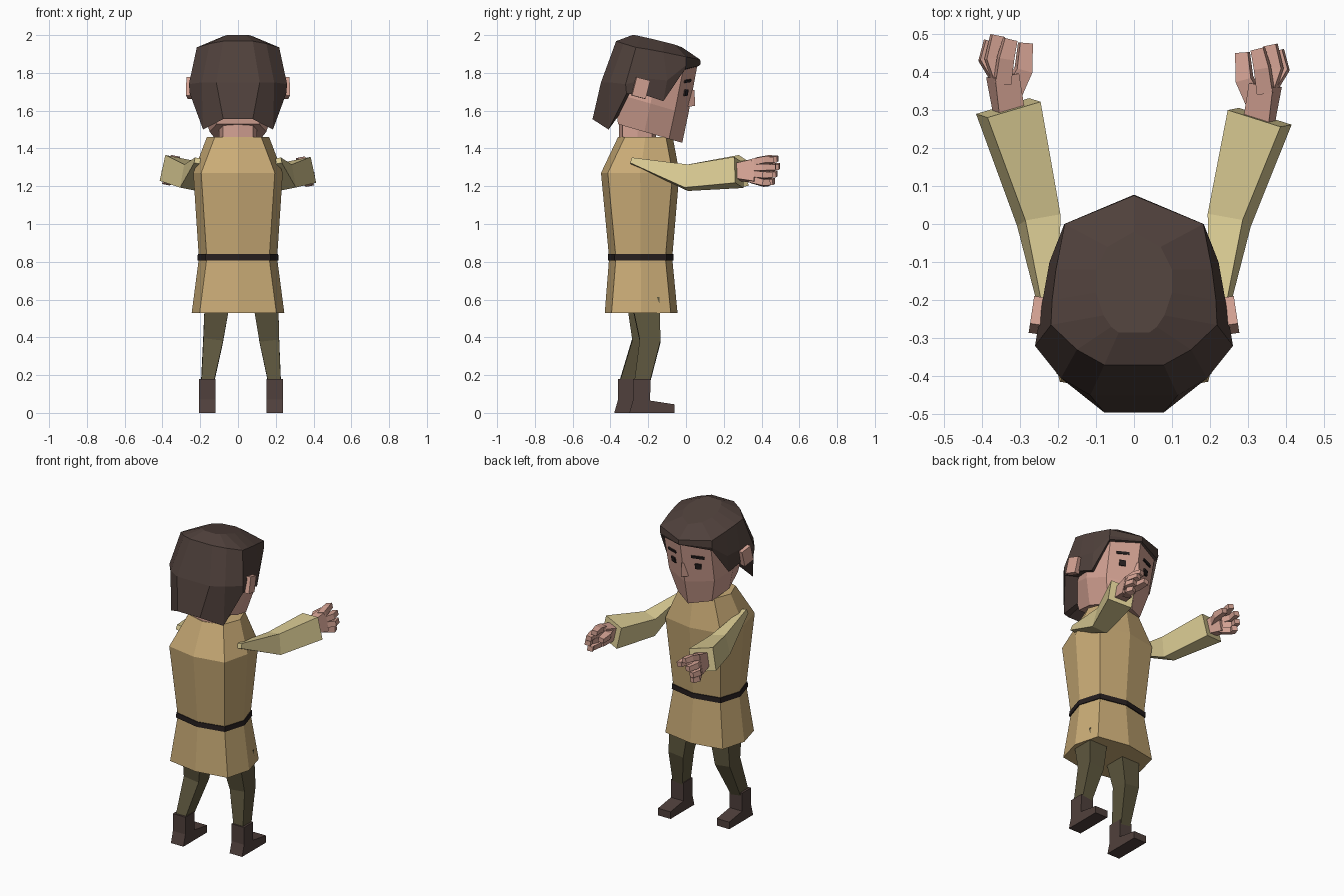
import bpy, bmesh, math
from mathutils import Vector

if "Cube" in bpy.data.objects:
    bpy.data.objects.remove(bpy.data.objects["Cube"])


def material(name, rgb):
    m = bpy.data.materials.new(name)
    lin = [((c / 255 + 0.055) / 1.055) ** 2.4 for c in rgb]
    m.diffuse_color = (*lin, 1)
    m.use_nodes = True
    m.node_tree.nodes["Principled BSDF"].inputs["Base Color"].default_value = m.diffuse_color
    return m


TUNIC = material("tan cloth", (201, 171, 118))
SLEEVE = material("pale cloth", (219, 204, 148))
SKIN = material("skin", (213, 163, 148))
HAIR = material("brown hair", (79, 64, 59))
BOOT = material("boot leather", (80, 64, 60))
LEGGING = material("olive leggings", (94, 87, 62))
DARK = material("near black", (38, 31, 31))


def loft(name, rings, mat, hub=None):
    """Skin equal-length rings; close the ends (optionally fan last end to a hub)."""
    bm = bmesh.new()
    rows = [[bm.verts.new(p) for p in r] for r in rings]
    n = len(rows[0])
    for a, b in zip(rows, rows[1:]):
        for i in range(n):
            j = (i + 1) % n
            bm.faces.new((a[i], a[j], b[j], b[i]))
    bm.faces.new(rows[0][::-1])
    if hub:
        h = bm.verts.new(hub)
        for i in range(n):
            bm.faces.new((rows[-1][i], rows[-1][(i + 1) % n], h))
    else:
        bm.faces.new(rows[-1])
    bmesh.ops.recalc_face_normals(bm, faces=bm.faces)
    me = bpy.data.meshes.new(name)
    bm.to_mesh(me)
    bm.free()
    me.materials.append(mat)
    ob = bpy.data.objects.new(name, me)
    bpy.context.collection.objects.link(ob)
    return ob


def box(name, center, size, mat, rot=(0, 0, 0)):
    x, y, z = (s / 2 for s in size)
    ring = lambda h: [(-x, -y, h), (x, -y, h), (x, y, h), (-x, y, h)]
    ob = loft(name, [ring(-z), ring(z)], mat)
    ob.location, ob.rotation_euler = center, rot
    return ob


def limb(name, stations, mat, up):
    """Four-sided tube; stations are (point, width, height)."""
    rings, up = [], Vector(up)
    pts = [Vector(s[0]) for s in stations]
    for i, (p, w, h) in enumerate(stations):
        d = (pts[min(i + 1, len(pts) - 1)] - pts[max(i - 1, 0)]).normalized()
        side = d.cross(up).normalized()
        top = side.cross(d).normalized()
        rings.append([pts[i] + side * w / 2 * a + top * h / 2 * b
                      for a, b in ((-1, -1), (1, -1), (1, 1), (-1, 1))])
    return loft(name, rings, mat)


def mirrored(half):
    """Complete a half ring (front to back) across x."""
    return half + [(-x, y, z) for x, y, z in reversed(half) if x > 0]


def bulged_ring(z, w, back, front, cx=0.042, cy=0.036):
    """Rounded rectangle of eight points: four corners and four bulged midsides."""
    return mirrored([(0, front, z), (w - cx, front - cy, z), (w, (front + back) / 2, z),
                     (w - cx, back + cy, z), (0, back, z)])


# Tunic, belt and neck
loft("tunic", [bulged_ring(0.53, 0.245, -0.43, -0.045), bulged_ring(0.82, 0.207, -0.407, -0.073),
               bulged_ring(1.27, 0.237, -0.45, -0.035), bulged_ring(1.46, 0.165, -0.36, -0.07)], TUNIC)
loft("belt", [bulged_ring(0.808, 0.214, -0.414, -0.066), bulged_ring(0.84, 0.213, -0.413, -0.066)], DARK)
loft("neck", [bulged_ring(z, 0.1, -0.355, -0.16, 0.02, 0.02) for z in (1.4, 1.6)], SKIN)


# Head, tipped forward: z falls towards the front
def face_ring(z, front, w, back, slope=0.29):
    half = [(0, front), (w * 0.8, front - 0.07), (w, front - 0.2), (w * 0.75, back)]
    return mirrored([(x, y, z - slope * (y - front)) for x, y in half])


loft("head", [face_ring(1.43, -0.02, 0.15, -0.36), face_ring(1.58, 0.012, 0.2, -0.38),
              face_ring(1.85, 0.062, 0.208, -0.29, 0.08)], SKIN)

# Hair, rings from crown down to the uneven hem
hair = [
    [(0, -0.02, 1.935), (0.07, -0.06, 1.95), (0.1, -0.12, 1.965),
     (0.1, -0.18, 1.98), (0.08, -0.24, 1.993), (0.06, -0.27, 2.0), (0.04, -0.285, 2.0)],
    [(0, 0.075, 1.87), (0.182, 0, 1.885), (0.205, -0.12, 1.91),
     (0.215, -0.2, 1.925), (0.218, -0.265, 1.935), (0.15, -0.33, 1.955), (0.078, -0.37, 1.968)],
    [(0, 0.077, 1.845), (0.183, 0, 1.84), (0.222, -0.1, 1.76),
     (0.24, -0.2, 1.77), (0.26, -0.32, 1.74), (0.192, -0.405, 1.75), (0.115, -0.45, 1.75)],
    [(0, 0.07, 1.838), (0.18, -0.005, 1.82), (0.218, -0.12, 1.65),
     (0.235, -0.21, 1.68), (0.255, -0.315, 1.69), (0.185, -0.41, 1.5), (0.078, -0.495, 1.555)],
]
loft("hair", [mirrored(r) for r in hair], HAIR, hub=(0, -0.25, 1.72))

# Nose
loft("nose", [[(-0.012, 0.025, 1.71), (0.012, 0.025, 1.71), (0, 0.045, 1.71)],
              [(-0.03, 0.0, 1.62), (0.03, 0.0, 1.62), (0, 0.048, 1.625)]], SKIN)

for s, tag in ((1, "right"), (-1, "left")):
    # Face details lie on the angled front facets
    yaw = -s * math.atan2(0.07, 0.17)
    tilt = math.radians(-11)
    box(tag + "_eye", (s * 0.086, 0.0, 1.695), (0.038, 0.009, 0.034), DARK, (tilt, 0, yaw))
    box(tag + "_brow", (s * 0.09, 0.009, 1.757), (0.078, 0.009, 0.015), DARK, (tilt, s * 0.06, yaw))
    box(tag + "_ear", (s * 0.252, -0.24, 1.72), (0.035, 0.075, 0.1), SKIN, (-0.25, 0, s * 0.15))

    # Sleeves reach forward, tapering from the shoulder and flaring to the cuff
    dy = 0 if s > 0 else 0.025
    up = (-s * 0.2, 0, 1)
    limb(tag + "_sleeve", [((s * 0.215, -0.29, 1.335), 0.03, 0.03),
                           ((s * 0.25, 0.01, 1.245), 0.095, 0.125),
                           ((s * 0.33, 0.28 + dy, 1.273 + dy * 0.4), 0.148, 0.14)], SLEEVE, up)

    # Hand: palm, curled fingers and thumb
    hz = 1.28 + dy * 0.3
    limb(tag + "_palm", [((s * 0.325, 0.25 + dy, hz - 0.005), 0.07, 0.075),
                         ((s * 0.345, 0.365 + dy, hz), 0.065, 0.12)], SKIN, up)
    for i, (tip, reach) in enumerate(((0.325, 0.46), (0.358, 0.47), (0.375, 0.455), (0.368, 0.44))):
        a, b = 0.044 - 0.03 * i, 0.057 - 0.04 * i
        limb(f"{tag}_finger_{i + 1}", [((s * 0.346, 0.345 + dy, hz + a), 0.042, 0.034),
                                       ((s * (tip + 0.012), 0.41 + dy, hz + b), 0.04, 0.034),
                                       ((s * tip, reach + dy, hz + b), 0.034, 0.03)], SKIN, up)
    limb(tag + "_thumb", [((s * 0.325, 0.31 + dy, hz + 0.01), 0.05, 0.04),
                          ((s * 0.29, 0.38 + dy, hz + 0.02), 0.042, 0.04),
                          ((s * 0.285, 0.45 + dy, hz + 0.018), 0.034, 0.03)], SKIN, up)

    # Legs and boots, the right one a step ahead
    step = 0 if s > 0 else -0.08
    fx = 0.195 if s > 0 else -0.163
    hip, knee = (0.145, 0.166) if s > 0 else (-0.108, -0.132)
    limb(tag + "_leg", [((hip, -0.215 + step * 0.3, 0.6), 0.135, 0.15),
                        ((knee, -0.19 + step * 0.5, 0.38), 0.105, 0.11),
                        ((fx, -0.235 + step, 0.15), 0.065, 0.08)], LEGGING, (0, 1, 0))
    profile = [(-0.30, 0), (-0.06, 0), (-0.06, 0.045), (-0.19, 0.065), (-0.188, 0.18),
               (-0.28, 0.18), (-0.28, 0.07)]
    loft(tag + "_boot", [[(fx + e * 0.044, y + step, z) for y, z in profile] for e in (-1, 1)], BOOT)
